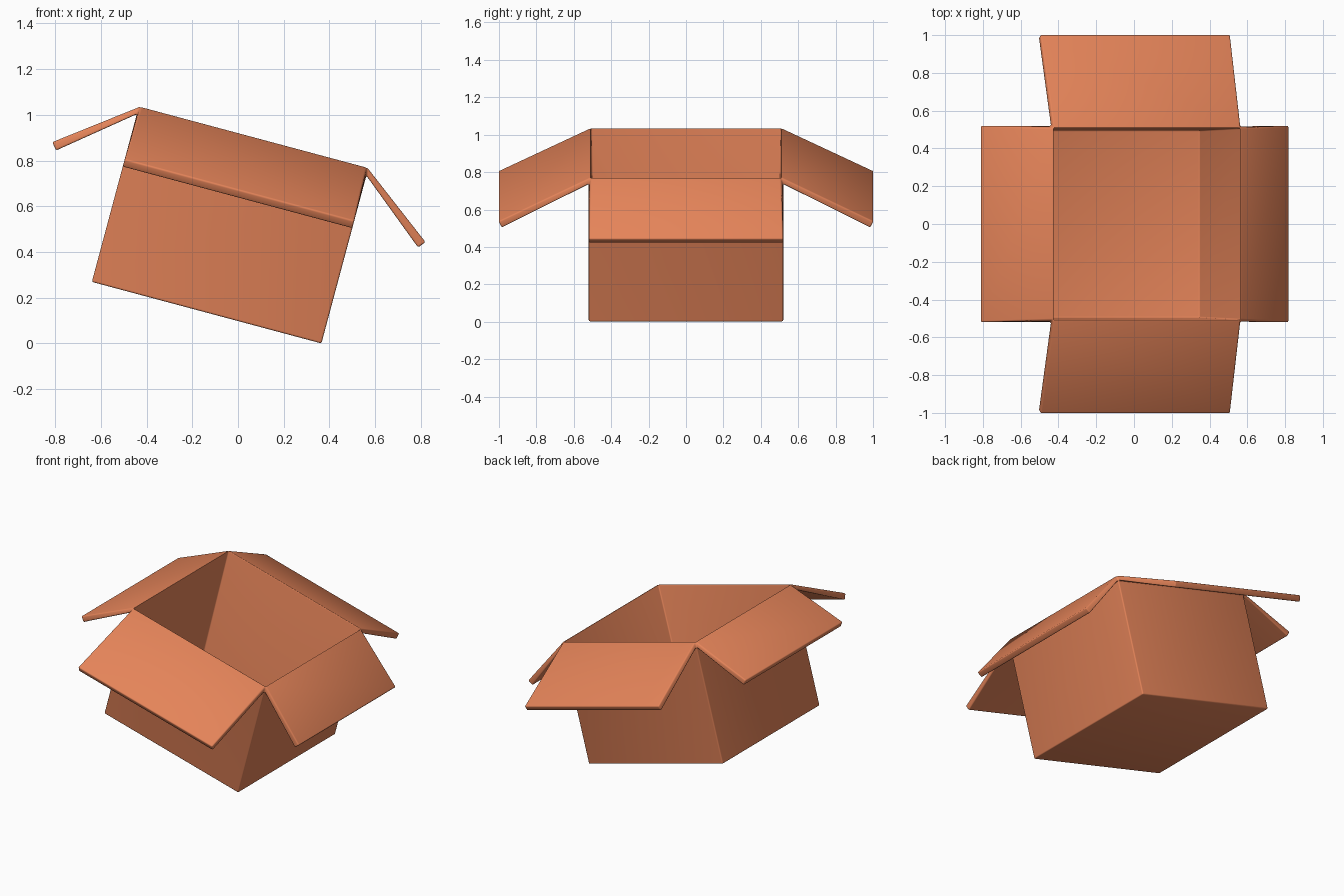
import bpy, bmesh, math
from mathutils import Matrix

if "Cube" in bpy.data.objects:
    bpy.data.objects.remove(bpy.data.objects["Cube"])

HALF, HEIGHT, THICK, TILT = 0.52, 0.76, 0.04, math.radians(15)
# (reach outward, drop) for front/back flaps and for side flaps
FLAPS = [(0.465, 0.24), (0.30, 0.245)]

# open sheet: floor, four walls, four folded-down flaps
bm = bmesh.new()
corners = [(-1, -1), (1, -1), (1, 1), (-1, 1)]
b = [bm.verts.new((x * HALF, y * HALF, 0)) for x, y in corners]
t = [bm.verts.new((x * HALF, y * HALF, HEIGHT)) for x, y in corners]
bm.faces.new(b[::-1])
outward = [(0, -1), (1, 0), (0, 1), (-1, 0)]
for i, (ox, oy) in enumerate(outward):
    j = (i + 1) % 4
    bm.faces.new((b[i], b[j], t[j], t[i]))
    reach, drop = FLAPS[i % 2]
    f = [bm.verts.new((v.co.x + ox * reach, v.co.y + oy * reach, HEIGHT - drop))
         for v in (t[j], t[i])]
    bm.faces.new((t[i], t[j], f[0], f[1]))

# tilt onto the lower right edge
bm.transform(Matrix.Translation((0.365 - HALF * math.cos(TILT), 0, HALF * math.sin(TILT)))
             @ Matrix.Rotation(TILT, 4, 'Y'))
mesh = bpy.data.meshes.new("open_cardboard_box")
bm.to_mesh(mesh)
bm.free()
box = bpy.data.objects.new("open_cardboard_box", mesh)
bpy.context.collection.objects.link(box)
bpy.context.view_layer.objects.active = box
box.select_set(True)

# cardboard thickness and softened edges
sol = box.modifiers.new("thickness", 'SOLIDIFY')
sol.thickness = THICK
sol.offset = -1
sol.use_even_offset = False
bev = box.modifiers.new("soft_edges", 'BEVEL')
bev.width = 0.008
bev.segments = 3
bev.limit_method = 'ANGLE'
bev.angle_limit = math.radians(30)
for name in ("thickness", "soft_edges"):
    bpy.ops.object.modifier_apply(modifier=name)
bpy.ops.object.shade_smooth_by_angle(angle=math.radians(40))

# cardboard colour
mat = bpy.data.materials.new("cardboard")
mat.diffuse_color = (0.78, 0.23, 0.1, 1)
mat.use_nodes = True
mat.node_tree.nodes["Principled BSDF"].inputs["Base Color"].default_value = mat.diffuse_color
mesh.materials.append(mat)
